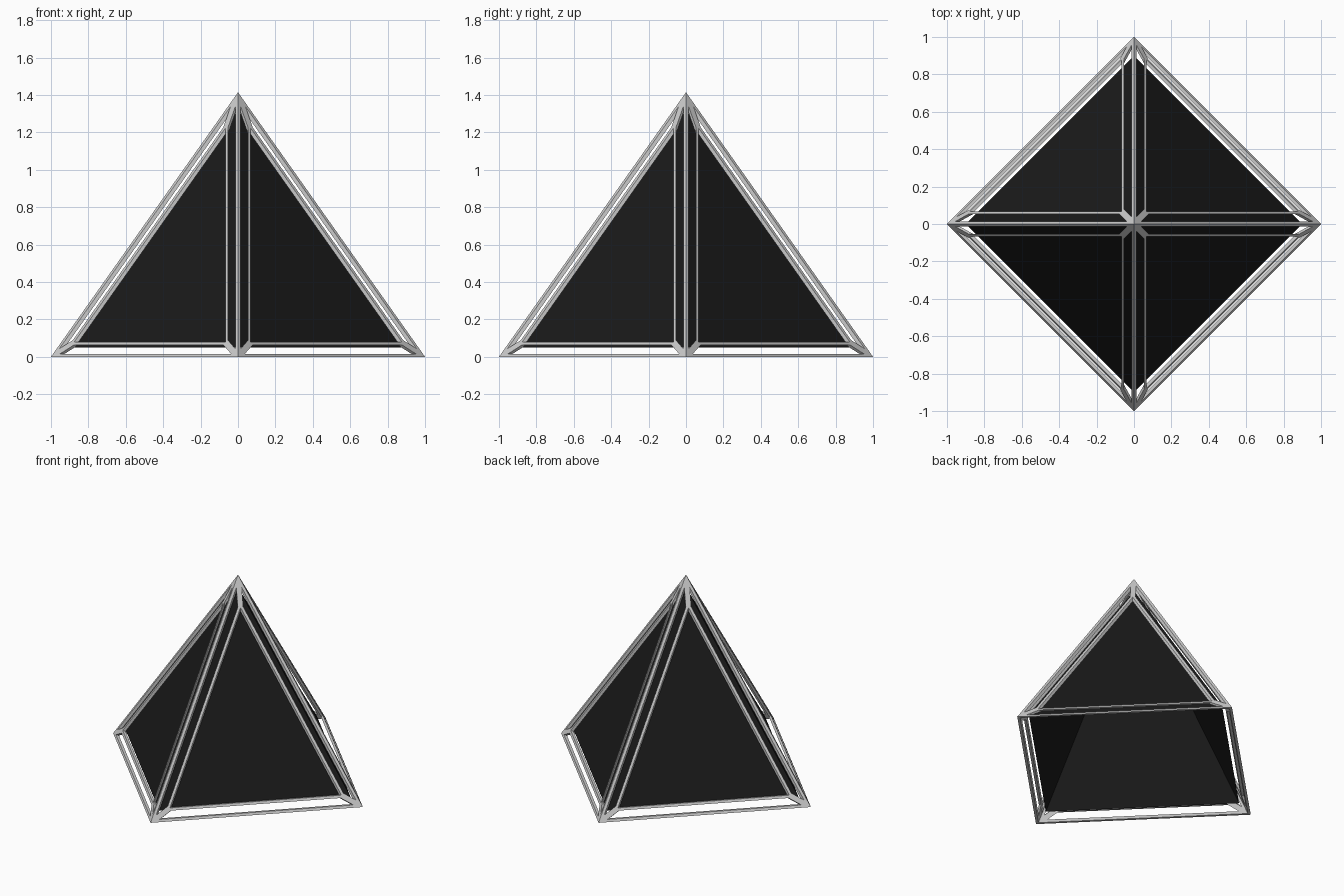
import bpy, bmesh

if "Cube" in bpy.data.objects:
    bpy.data.objects.remove(bpy.data.objects["Cube"])

H = 2 ** 0.5          # pyramid height, base corners sit on the axes at radius 1


def pyramid(bm, radius, z0, height):
    """Four sloping triangles, open underneath."""
    base = [bm.verts.new((x * radius, y * radius, z0))
            for x, y in ((1, 0), (0, 1), (-1, 0), (0, -1))]
    apex = bm.verts.new((0, 0, z0 + height))
    return [bm.faces.new((base[i], base[(i + 1) % 4], apex)) for i in range(4)]


def finish(bm, name):
    mesh = bpy.data.meshes.new(name)
    bm.to_mesh(mesh)
    bm.free()
    ob = bpy.data.objects.new(name, mesh)
    bpy.context.collection.objects.link(ob)
    return ob


# Open frame: inset each side, cut the pane opening, then cut a slot in each border strip
bm = bmesh.new()
openings = pyramid(bm, 1, 0, H)
bm.normal_update()
for width in (0.088, 0.018):
    bmesh.ops.inset_individual(bm, faces=openings, thickness=width,
                               depth=0, use_even_offset=True)
    bmesh.ops.delete(bm, geom=openings, context='FACES')
    openings = bm.faces[:]
    bm.normal_update()

# Give the frame thickness by shrinking a copy toward the base centre
ret = bmesh.ops.extrude_face_region(bm, geom=bm.faces[:], use_keep_orig=True)
for v in ret['geom']:
    if isinstance(v, bmesh.types.BMVert):
        v.co *= 0.975
bmesh.ops.recalc_face_normals(bm, faces=bm.faces[:])
finish(bm, "frame")

# Dark inner shell, open at the bottom
bm = bmesh.new()
pyramid(bm, 0.9, 0.05, 0.9 * H)
shell = finish(bm, "inner_shell")
black = bpy.data.materials.new("black")
black.diffuse_color = (0.01, 0.01, 0.01, 1)
black.use_nodes = True
black.node_tree.nodes["Principled BSDF"].inputs["Base Color"].default_value = black.diffuse_color
shell.data.materials.append(black)
